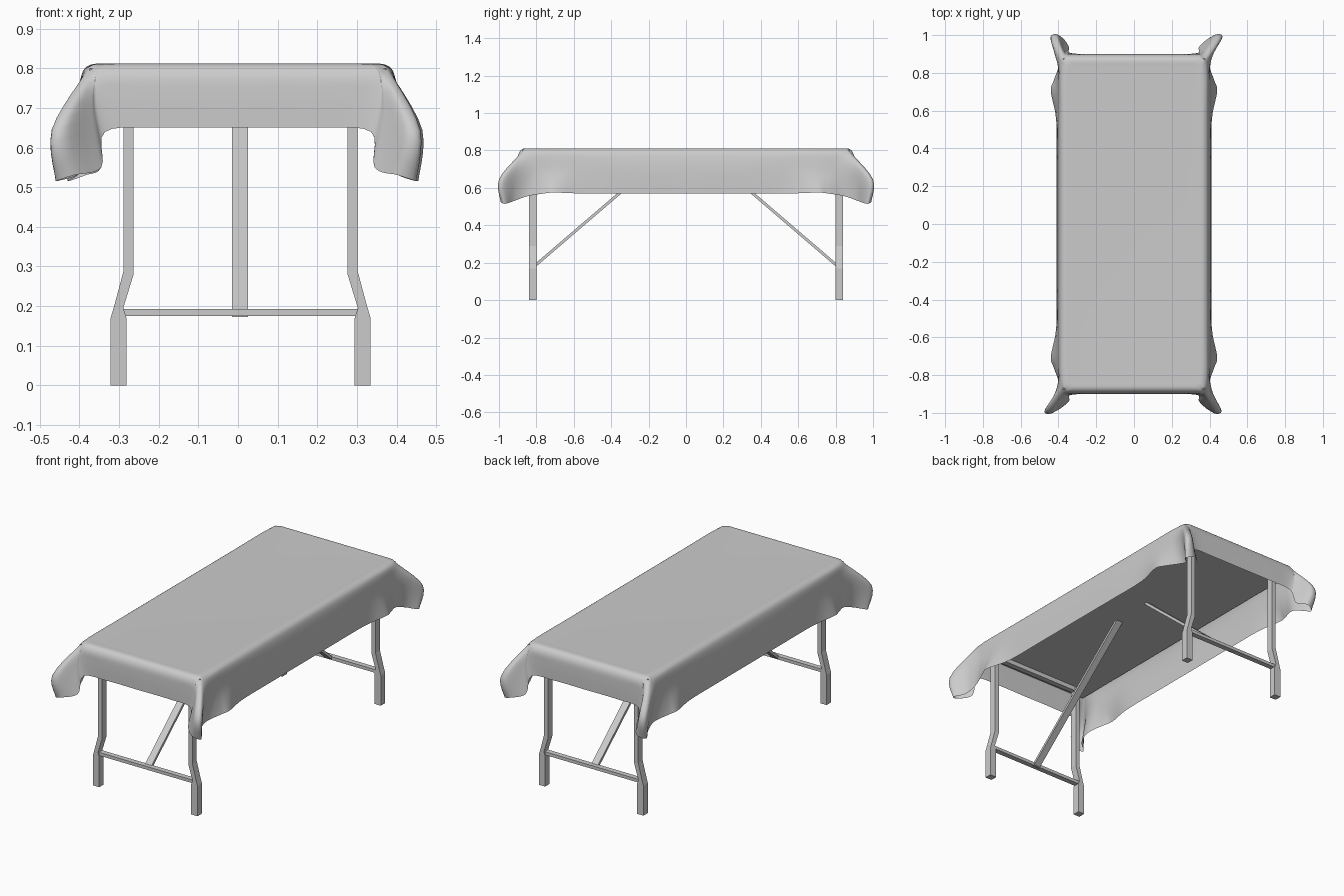
import bpy, bmesh, math
from mathutils import Vector

if "Cube" in bpy.data.objects:
    bpy.data.objects.remove(bpy.data.objects["Cube"])


def finish(name, bm, smooth=False):
    bmesh.ops.recalc_face_normals(bm, faces=bm.faces)
    me = bpy.data.meshes.new(name)
    bm.to_mesh(me)
    bm.free()
    ob = bpy.data.objects.new(name, me)
    bpy.context.collection.objects.link(ob)
    if smooth:
        for p in me.polygons:
            p.use_smooth = True
    return ob


def prism(name, outline, a, b, axis):
    """Extrude a 2D outline from a to b along x (outline = y,z) or y (outline = x,z)."""
    bm = bmesh.new()
    place = (lambda u, v, w: (w, u, v)) if axis == 'x' else (lambda u, v, w: (u, w, v))
    f = bm.faces.new([bm.verts.new(place(u, v, a)) for u, v in outline])
    ret = bmesh.ops.extrude_face_region(bm, geom=[f])
    step = Vector(place(0, 0, b - a))
    bmesh.ops.translate(bm, vec=step, verts=[g for g in ret['geom'] if isinstance(g, bmesh.types.BMVert)])
    return finish(name, bm)


def rect(u0, u1, v0, v1):
    return [(u0, v0), (u1, v0), (u1, v1), (u0, v1)]


def spline(pts, n):
    """Smooth curve through all points, n steps per span."""
    out = []
    for i in range(len(pts) - 1):
        p0, p1, p2, p3 = pts[max(i - 1, 0)], pts[i], pts[i + 1], pts[min(i + 2, len(pts) - 1)]
        for k in range(n):
            t = k / n
            out.append(0.5 * (2 * p1 + (p2 - p0) * t + (2 * p0 - 5 * p1 + 4 * p2 - p3) * t * t
                              + (3 * p1 - p0 - 3 * p2 + p3) * t ** 3))
    return out + [pts[-1].copy()]


# Cloth quarter, from middle of long side round the corner flap to middle of short side:
# top edge x,y / mid drape x,y,z / hem x,y,z
COLS = [
    (.395, 0, .408, 0, .70, .41, 0, .57),
    (.395, .30, .408, .30, .70, .41, .30, .57),
    (.395, .55, .405, .55, .70, .412, .55, .57),
    (.395, .68, .410, .68, .68, .44, .70, .575),
    (.395, .76, .405, .76, .68, .425, .76, .57),
    (.393, .82, .402, .83, .69, .395, .85, .555),
    (.391, .86, .420, .90, .69, .405, .92, .53),
    (.387, .88, .465, .985, .645, .455, .97, .515),
    (.375, .888, .430, .995, .65, .41, .99, .53),
    (.360, .893, .370, .925, .68, .345, .94, .55),
    (.340, .895, .345, .902, .73, .335, .905, .64),
    (.200, .895, .200, .900, .73, .20, .90, .65),
    (0, .895, 0, .900, .73, 0, .90, .65),
]


def cloth():
    bm = bmesh.new()
    for sx, sy, dx in ((1, 1, 0), (-1, 1, -.025), (-1, -1, .005), (1, -1, -.005)):
        rows = [[], [], [], [], []]
        for i, (ex, ey, mx, my, mz, hx, hy, hz) in enumerate(COLS):
            d = dx if i in (7, 8) else 0
            for row, p in zip(rows, ((ex * .85, ey * .93, .811), (ex * .94, ey * .975, .809),
                                     (ex, ey, .782), (mx + d, my, mz), (hx + d, hy, hz))):
                row.append(Vector(p))
        dense = [spline(r, 5) for r in rows]
        columns = [spline(list(c), 5) for c in zip(*dense)]
        grid = [[bm.verts.new((p.x * sx, p.y * sy, p.z)) for p in c] for c in columns]
        for a, b in zip(grid, grid[1:]):
            for j in range(len(a) - 1):
                bm.faces.new((a[j], a[j + 1], b[j + 1], b[j]))
        # flat top of this quarter
        bm.faces.new([bm.verts.new((0, 0, .811))] + [c[0] for c in grid])
    bmesh.ops.remove_doubles(bm, verts=bm.verts, dist=.0005)
    return finish("tablecloth", bm, True)


cloth()

# Table board under the cloth
prism("table_board", rect(-.375, .375, .77, .80), -.875, .875, 'y')

# Folding leg frames at both ends
CX = .0065
LEG = [(.328, 0), (.328, .17), (.319, .20), (.295, .29), (.295, .775),
       (.270, .775), (.270, .28), (.296, .195), (.288, .17), (.288, 0)]
for s, end in ((-1, "front"), (1, "back")):
    for m, side in ((-1, "left"), (1, "right")):
        prism(f"{end}_{side}_leg", [(CX + m * x, z) for x, z in LEG], s * .80, s * .84, 'y')
    prism(f"{end}_lower_bar", rect(CX - .30, CX + .30, .175, .193), s * .803, s * .833, 'y')
    prism(f"{end}_upper_bar", rect(CX - .28, CX + .28, .745, .77), s * .805, s * .835, 'y')
    # diagonal brace up to the board
    prism(f"{end}_brace", [(s * .81, .172), (s * .81, .192), (s * .13, .775), (s * .107, .775)],
          -.015, .025, 'x')
